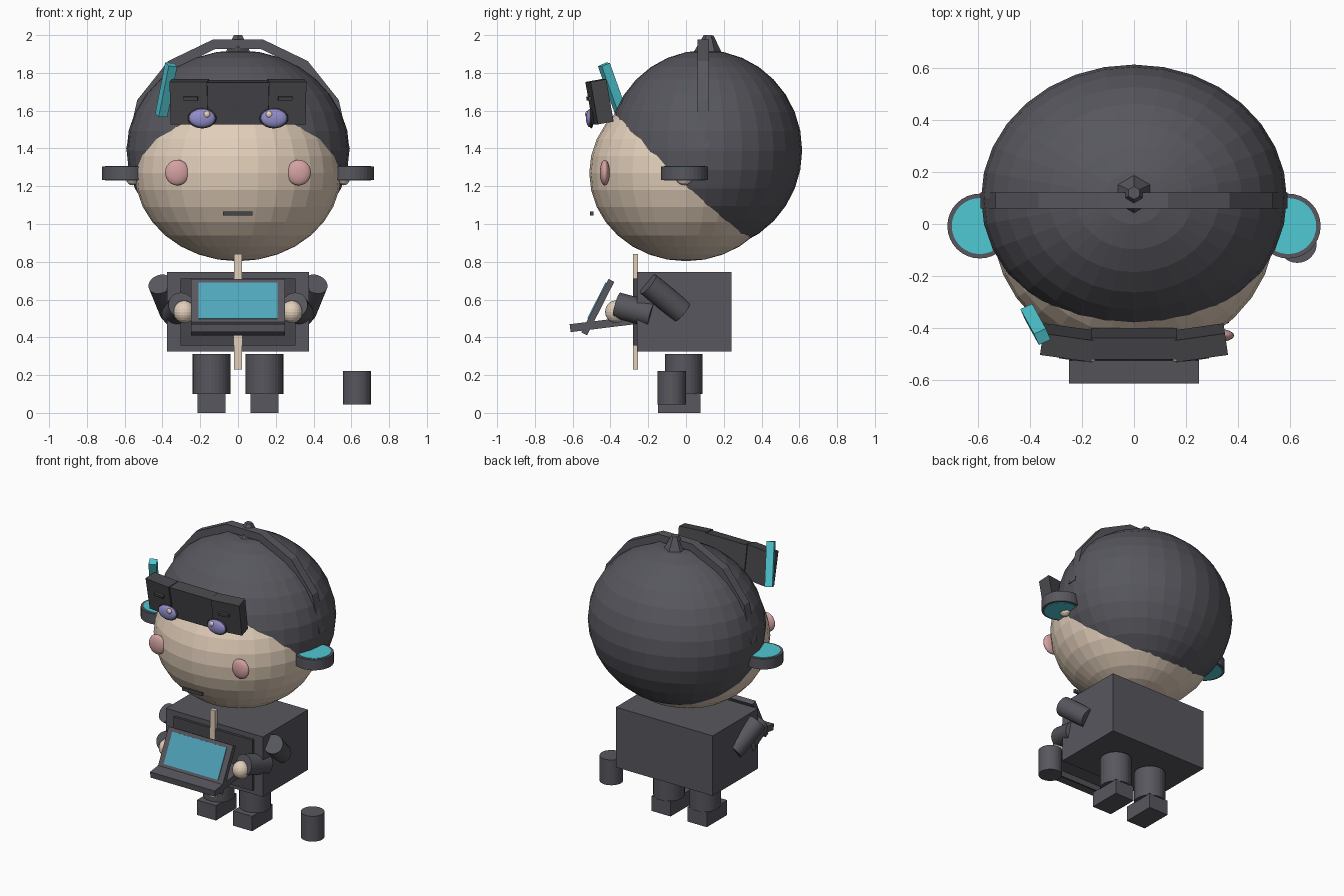
import bpy, bmesh, math
from mathutils import Vector, Matrix

if "Cube" in bpy.data.objects:
    bpy.data.objects.remove(bpy.data.objects["Cube"])


def material(name, rgb):
    m = bpy.data.materials.new(name)
    m.diffuse_color = (*rgb, 1)
    m.use_nodes = True
    m.node_tree.nodes["Principled BSDF"].inputs["Base Color"].default_value = m.diffuse_color
    return m


GREY = material("slate grey", (0.095, 0.095, 0.112))
DARK = material("dark charcoal", (0.062, 0.062, 0.07))
SKIN = material("skin", (0.76, 0.62, 0.49))
PINK = material("blush pink", (0.66, 0.36, 0.36))
CYAN = material("cyan", (0.08, 0.58, 0.65))
SCREEN = material("screen blue", (0.08, 0.38, 0.50))
VIOLET = material("violet", (0.29, 0.27, 0.60))


def finish(name, bm, mat, matrix=Matrix(), smooth=False):
    me = bpy.data.meshes.new(name)
    bmesh.ops.recalc_face_normals(bm, faces=bm.faces)
    bm.transform(matrix)
    for f in bm.faces:
        f.smooth = smooth
    bm.to_mesh(me)
    bm.free()
    me.materials.append(mat)
    ob = bpy.data.objects.new(name, me)
    bpy.context.collection.objects.link(ob)
    return ob


def box(name, loc, size, mat, rx=0.0, rz=0.0):
    bm = bmesh.new()
    bmesh.ops.create_cube(bm, size=1)
    m = (Matrix.Translation(loc) @ Matrix.Rotation(math.radians(rz), 4, 'Z')
         @ Matrix.Rotation(math.radians(rx), 4, 'X') @ Matrix.Diagonal((*size, 1)))
    return finish(name, bm, mat, m)


def ball(name, loc, radii, mat, seg=32, rings=16, smooth=False):
    bm = bmesh.new()
    bmesh.ops.create_uvsphere(bm, u_segments=seg, v_segments=rings, radius=1)
    return finish(name, bm, mat, Matrix.Translation(loc) @ Matrix.Diagonal((*radii, 1)), smooth)


def rod(name, a, b, r, mat, r2=None, seg=32):
    a, b = Vector(a), Vector(b)
    bm = bmesh.new()
    bmesh.ops.create_cone(bm, cap_ends=True, segments=seg, radius1=r,
                          radius2=r if r2 is None else r2, depth=(b - a).length)
    q = (b - a).to_track_quat('Z', 'Y').to_matrix().to_4x4()
    return finish(name, bm, mat, Matrix.Translation((a + b) / 2) @ q)


# Head and hair cap
ball("head", (0, 0, 1.27), (0.546, 0.512, 0.467), SKIN)
ball("hair", (0, 0.1, 1.39), (0.59, 0.515, 0.53), GREY)
rod("hair_knot", (0, 0.115, 1.89), (0, 0.12, 2.0), 0.085, GREY, 0.025, seg=6)

# Seven-segment headband arch
bm = bmesh.new()
rows = []
for i in range(8):
    a = math.pi * i / 7
    rows.append([bm.verts.new((r * math.cos(a), y, 1.4 + r * math.sin(a)))
                 for r, y in ((0.54, 0.06), (0.592, 0.06), (0.592, 0.122), (0.54, 0.122))])
for p, q in zip(rows, rows[1:]):
    for k in range(4):
        bm.faces.new((p[k], p[(k + 1) % 4], q[(k + 1) % 4], q[k]))
bm.faces.new(rows[0])
bm.faces.new(rows[-1])
finish("headband", bm, GREY)

# Fringe panels
box("fringe_centre", (0, -0.462, 1.645), (0.33, 0.085, 0.225), DARK, rx=10)

# Hair clip, leaning forward
axis = Vector((0.055, -0.10, 0.28)).normalized()
side = axis.cross(Vector((0.9, 0.4, 0))).normalized()
front = side.cross(axis)
rot = Matrix((front, side, axis)).transposed().to_4x4()
bm = bmesh.new()
bmesh.ops.create_cube(bm, size=1)
finish("hair_clip", bm, CYAN, Matrix.Translation((-0.38, -0.387, 1.71)) @ rot
       @ Matrix.Diagonal((0.05, 0.05, 0.29, 1)))

# Mouth
box("mouth", (-0.002, -0.499, 1.055), (0.155, 0.016, 0.022), DARK)

# Body with chest panel and neck strap
box("body", (0, -0.01, 0.535), (0.75, 0.50, 0.42), GREY)
box("chest_panel", (0, -0.268, 0.533), (0.61, 0.02, 0.355), DARK)
box("strap", (0, -0.267, 0.535), (0.04, 0.028, 0.61), SKIN)

# Laptop
box("laptop_base", (0, -0.447, 0.469), (0.50, 0.335, 0.042), GREY, rx=7)
box("laptop_lid", (0, -0.467, 0.56), (0.50, 0.034, 0.318), GREY, rx=-27)
box("laptop_screen", (0, -0.471, 0.593), (0.42, 0.008, 0.213), SCREEN, rx=-27)

# Mug standing beside the figure
rod("mug", (0.63, -0.075, 0.045), (0.63, -0.075, 0.222), 0.075, GREY)

# Mirrored pairs
for s, tag in ((-1, "right"), (1, "left")):
    box(f"fringe_wing_{tag}", (s * 0.255, -0.458, 1.647), (0.20, 0.085, 0.228), DARK, rx=10, rz=s * 8)
    box(f"eyebrow_{tag}", (s * 0.25, -0.512, 1.665), (0.075, 0.02, 0.02), DARK, rx=10, rz=s * 8)
    ball(f"eye_rim_{tag}", (s * 0.19, -0.502, 1.56), (0.076, 0.014, 0.054), DARK, 24, 12, True)
    ball(f"eye_{tag}", (s * 0.19, -0.508, 1.56), (0.069, 0.022, 0.048), VIOLET, 24, 12, True)
    ball(f"eye_glint_{tag}", (s * 0.165, -0.522, 1.58), (0.018, 0.012, 0.018), SKIN, 12, 8, True)
    ball(f"cheek_{tag}", (s * 0.322, -0.43, 1.272), (0.064, 0.026, 0.068), PINK, 24, 12, True)
    ball(f"ear_{tag}", (s * 0.56, -0.01, 1.25), (0.035, 0.045, 0.045), SKIN, 16, 8)
    # Horizontal ear discs with coloured faces
    rod(f"earphone_{tag}", (s * 0.595, -0.008, 1.232), (s * 0.595, -0.008, 1.305), 0.125, GREY)
    rod(f"earphone_pad_{tag}", (s * 0.595, -0.008, 1.229), (s * 0.595, -0.008, 1.308), 0.108, CYAN)
    # Arms and hands
    rod(f"upper_arm_{tag}", (s * 0.412, -0.20, 0.682), (s * 0.352, -0.022, 0.535), 0.064, GREY)
    rod(f"forearm_{tag}", (s * 0.30, -0.365, 0.57), (s * 0.335, -0.18, 0.52), 0.069, GREY)
    ball(f"hand_{tag}", (s * 0.285, -0.372, 0.535), (0.056, 0.056, 0.06), SKIN, 24, 12)
    # Legs and feet
    rod(f"leg_{tag}", (s * 0.14, -0.012, 0.10), (s * 0.14, -0.012, 0.312), 0.10, GREY)
    box(f"foot_{tag}", (s * 0.14, -0.037, 0.052), (0.148, 0.225, 0.104), GREY)
